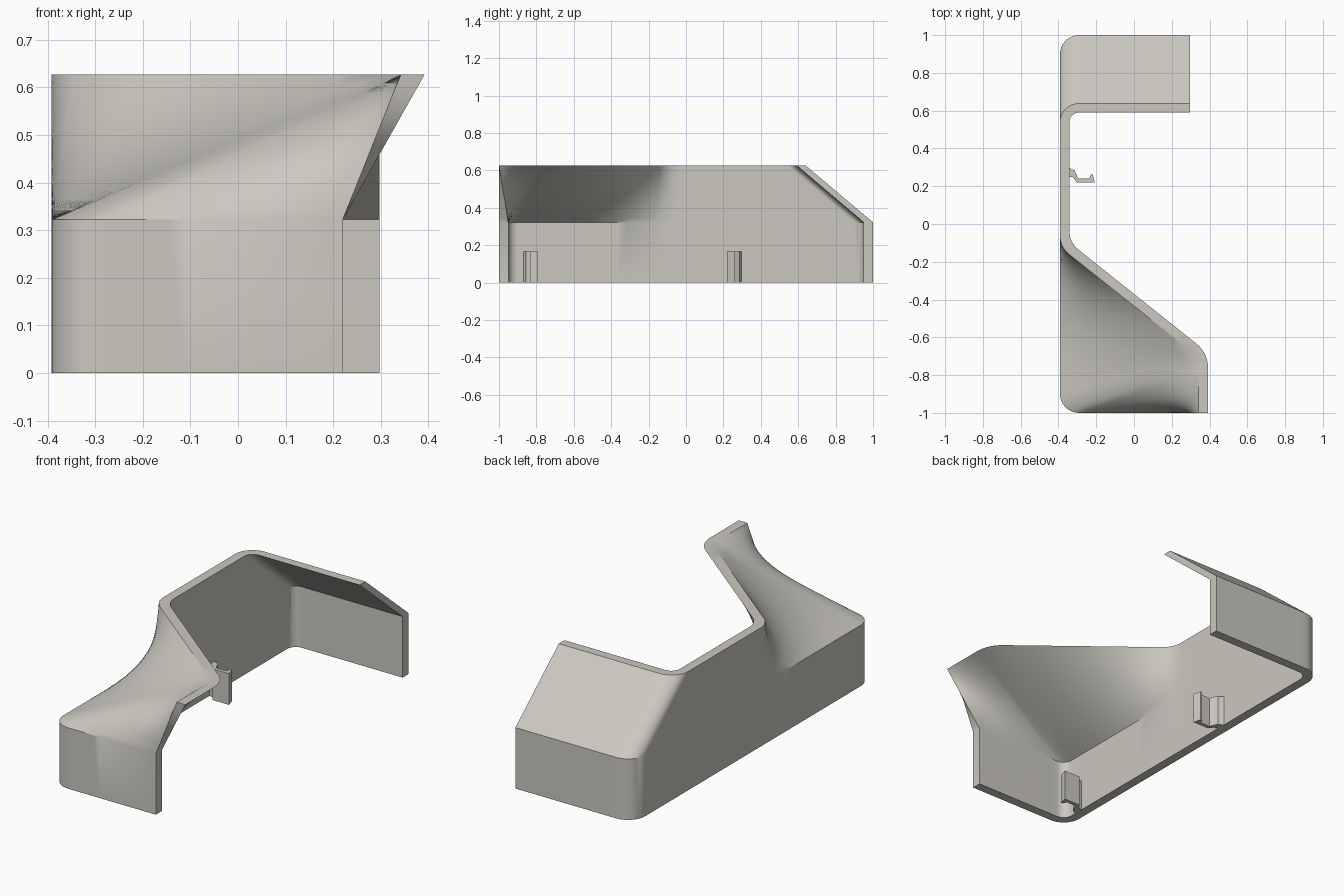
import bpy, bmesh, math
from mathutils import Vector

if "Cube" in bpy.data.objects:
    bpy.data.objects.remove(bpy.data.objects["Cube"])

WAIST, TOP = 0.322, 0.627
ROWS = 14          # divisions of the twisted upper wall
ARC, RUN = 8, 14   # divisions of each rounded corner and each straight run

mat = bpy.data.materials.new("warm grey plastic")
mat.diffuse_color = (0.60, 0.58, 0.53, 1)
mat.use_nodes = True
mat.node_tree.nodes["Principled BSDF"].inputs["Base Color"].default_value = mat.diffuse_color


def rounded_path(points, setbacks):
    """Open path with circular corners; the point count is always the same."""
    pts = [Vector(p) for p in points]
    anchors = [(pts[0], pts[0], pts[0])]
    for a, b, c, d in zip(pts, pts[1:], pts[2:], setbacks):
        anchors.append((b + (a - b).normalized() * d, b, b + (c - b).normalized() * d))
    anchors.append((pts[-1], pts[-1], pts[-1]))
    out = [pts[0]]
    for i in range(1, len(anchors)):
        start, (enter, corner, leave) = anchors[i - 1][2], anchors[i]
        out += [start.lerp(enter, k / RUN) for k in range(1, RUN + 1)]
        if i < len(anchors) - 1:
            turn = (corner - enter).angle(leave - corner)
            w = math.cos(turn / 2)
            for k in range(1, ARC + 1):
                t = k / ARC
                b0, b1, b2 = (1 - t) ** 2, 2 * t * (1 - t) * w, t * t
                out.append((enter * b0 + corner * b1 + leave * b2) / (b0 + b1 + b2))
    return out


def skin(low, high):
    """Rows of 3D points: upright wall, then a ruled surface to the rim."""
    rows = [[(p.x, p.y, 0) for p in low]]
    for r in range(ROWS + 1):
        t = r / ROWS
        rows.append([(*a.lerp(b, t), WAIST + (TOP - WAIST) * t) for a, b in zip(low, high)])
    return rows


def finish(bm, name):
    bmesh.ops.recalc_face_normals(bm, faces=bm.faces)
    mesh = bpy.data.meshes.new(name)
    bm.to_mesh(mesh)
    bm.free()
    mesh.materials.append(mat)
    obj = bpy.data.objects.new(name, mesh)
    bpy.context.collection.objects.link(obj)
    bpy.ops.object.select_all(action='DESELECT')
    obj.select_set(True)
    bpy.context.view_layer.objects.active = obj
    bpy.ops.object.shade_smooth_by_angle(angle=math.radians(28))
    return obj


# Footprint and rim outlines, outer and inner side, from front end to rear end
low_out = rounded_path([(0.22, -1), (-0.392, -1), (-0.392, -0.122), (-0.392, 1), (0.297, 1)],
                       [0.1, 0.06, 0.1])
low_in = rounded_path([(0.22, -0.95), (-0.342, -0.95), (-0.342, -0.098), (-0.342, 0.95), (0.297, 0.95)],
                      [0.05, 0.06, 0.05])
high_out = rounded_path([(0.342, -1), (0.342, -0.706), (-0.392, -0.122), (-0.392, 0.638), (0.297, 0.638)],
                        [0.05, 0.06, 0.1])
high_in = rounded_path([(0.392, -1), (0.392, -0.682), (-0.342, -0.098), (-0.342, 0.59), (0.297, 0.59)],
                       [0.08, 0.06, 0.05])

# Shell: two skins joined along bottom, rim and both ends
bm = bmesh.new()
outer, inner = ([[bm.verts.new(p) for p in row] for row in skin(a, b)]
                for a, b in ((low_out, high_out), (low_in, high_in)))
n = len(low_out)
for grid in (outer, inner):
    for lo, hi in zip(grid, grid[1:]):
        for i in range(n - 1):
            bm.faces.new((lo[i], lo[i + 1], hi[i + 1], hi[i]))
for r in (0, -1):
    for i in range(n - 1):
        bm.faces.new((outer[r][i], outer[r][i + 1], inner[r][i + 1], inner[r][i]))
for c in (0, -1):
    for r in range(len(outer) - 1):
        bm.faces.new((outer[r][c], outer[r + 1][c], inner[r + 1][c], inner[r][c]))
finish(bm, "shell")

# Clips: hooked profile on the inside of the long wall, mirrored front to rear
clip = [(-0.345, 0.30), (-0.345, 0.25), (-0.322, 0.247), (-0.303, 0.22), (-0.208, 0.22),
        (-0.218, 0.262), (-0.228, 0.262), (-0.238, 0.24), (-0.295, 0.24), (-0.315, 0.285), (-0.33, 0.29)]
for name, place in (("rear_clip", lambda y: y), ("front_clip", lambda y: -0.57 - y)):
    bm = bmesh.new()
    base = bm.faces.new([bm.verts.new((x, place(y), 0)) for x, y in clip])
    ext = bmesh.ops.extrude_face_region(bm, geom=[base], use_keep_orig=True)
    bmesh.ops.translate(bm, vec=(0, 0, 0.165),
                        verts=[v for v in ext["geom"] if isinstance(v, bmesh.types.BMVert)])
    finish(bm, name)
